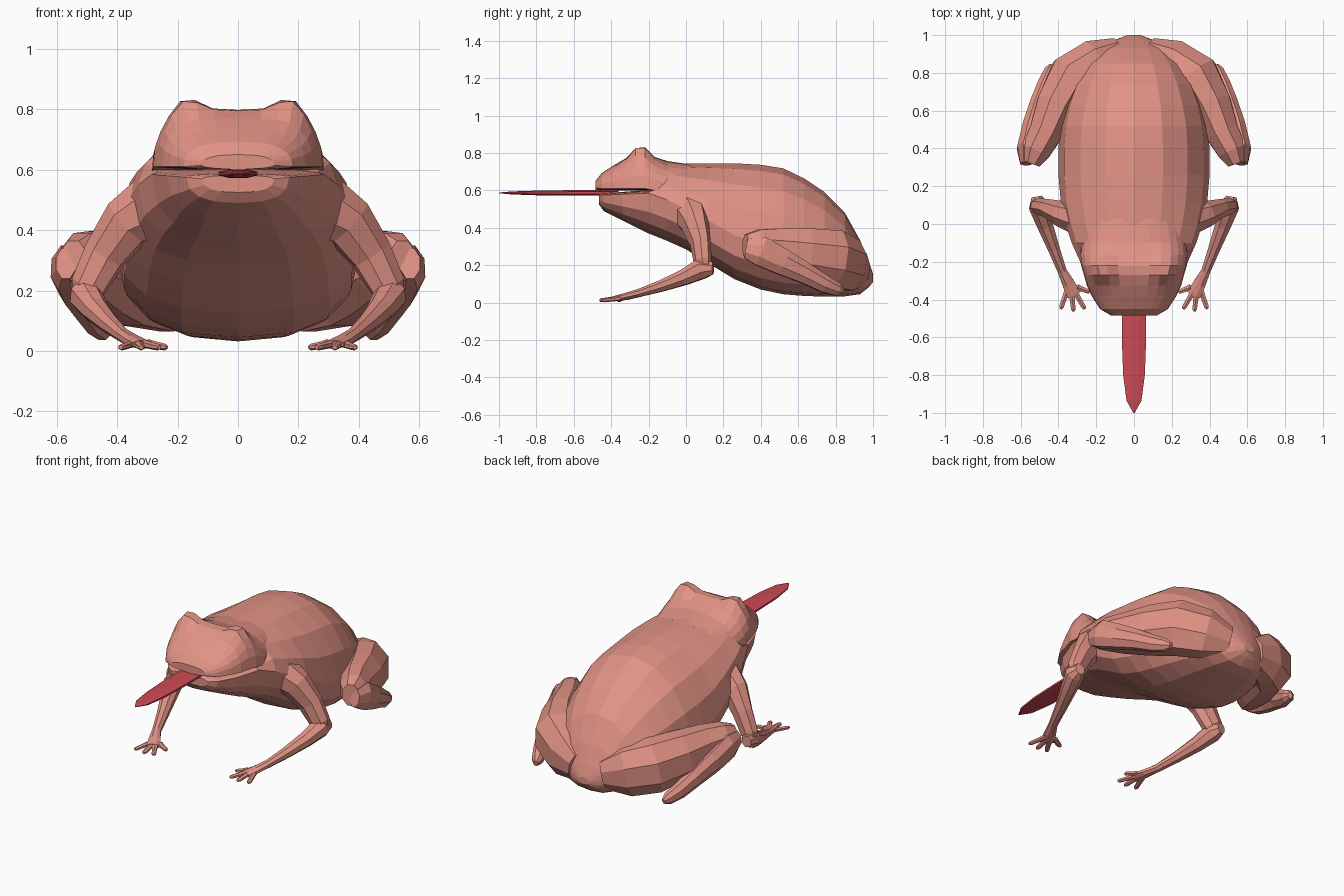
import bpy, bmesh, math
from mathutils import Vector

if "Cube" in bpy.data.objects:
    bpy.data.objects.remove(bpy.data.objects["Cube"])


def material(name, color):
    m = bpy.data.materials.new(name)
    m.diffuse_color = (*color, 1)
    m.use_nodes = True
    m.node_tree.nodes["Principled BSDF"].inputs["Base Color"].default_value = m.diffuse_color
    return m


SKIN = material("pink skin", (0.76, 0.29, 0.235))
RED = material("red tongue", (0.61, 0.068, 0.088))


def skin_rings(name, rings, mat, mirror=False):
    """Bridge a list of equal point rings into a closed flat-shaded mesh."""
    bm = bmesh.new()
    loops = [[bm.verts.new(p) for p in ring] for ring in rings]
    n = len(loops[0])
    for a, b in zip(loops, loops[1:]):
        for i in range(n):
            j = (i + 1) % n
            bm.faces.new((a[i], a[j], b[j], b[i]))
    bm.faces.new(loops[0])
    bm.faces.new(loops[-1])
    bmesh.ops.recalc_face_normals(bm, faces=bm.faces)
    me = bpy.data.meshes.new(name)
    bm.to_mesh(me)
    bm.free()
    me.materials.append(mat)
    ob = bpy.data.objects.new(name, me)
    bpy.context.collection.objects.link(ob)
    if mirror:
        ob.modifiers.new("mirror", 'MIRROR').use_mirror_merge = False
    return ob


def loft(name, rows, mat, n=16, up=1.0, low=1.0, bump=None, phase=0.0):
    """Rows along y: y, half width, height of widest point, top, bottom."""
    rings = []
    for y, w, zm, top, bot in rows:
        ring = []
        for i in range(n):
            t = 2 * math.pi * (i + phase) / n
            c, s = math.cos(t), math.sin(t)
            e = up if s > 0 else low
            h = top - zm if s > 0 else zm - bot
            x = w * math.copysign(abs(c) ** e, c)
            z = zm + h * math.copysign(abs(s) ** e, s)
            if bump and s > 0.1:
                z += bump(x, y)
            ring.append((x, y, z))
        rings.append(ring)
    return skin_rings(name, rings, mat)


def limb(name, pts, n=8):
    """Mirrored tube: each point is x, y, z, sideways radius, upright radius."""
    ps = [Vector(p[:3]) for p in pts]
    rings = []
    for k, p in enumerate(pts):
        d = (ps[min(k + 1, len(ps) - 1)] - ps[max(k - 1, 0)]).normalized()
        side = d.cross(Vector((0, 0, 1))).normalized()
        up = side.cross(d)
        rings.append([ps[k] + side * p[3] * math.cos(t) + up * p[4] * math.sin(t)
                      for t in (2 * math.pi * (i + 0.5) / n for i in range(n))])
    return skin_rings(name, rings, SKIN, True)


def eye_bump(x, y):
    """Rounded rise of the eye on each side of the head."""
    return 0.075 * math.exp(-((abs(x) - .18) / .048) ** 2 / 2 - ((y + .245) / .045) ** 2 / 2)


# Trunk with the lower jaw at its front
body = loft("body", [
    (-.465, .12, .57, .582, .525), (-.44, .17, .575, .587, .49),
    (-.34, .235, .58, .592, .44), (-.2, .285, .585, .603, .37),
    (-.1, .33, .55, .742, .33), (0, .362, .50, .744, .285),
    (.12, .388, .44, .745, .21), (.26, .40, .36, .745, .125),
    (.40, .40, .32, .737, .07), (.52, .39, .30, .718, .045),
    (.63, .365, .28, .665, .036), (.74, .325, .26, .592, .032),
    (.85, .265, .22, .48, .034), (.93, .185, .18, .335, .045),
    (.975, .10, .15, .225, .08), (1.0, .035, .13, .155, .11)], SKIN, low=.8)

parts = []
# Upper head above the mouth slit, with raised eyes
parts.append(loft("upper_head", [
    (-.485, .12, .615, .65, .602), (-.45, .18, .61, .693, .6),
    (-.38, .225, .61, .738, .6), (-.325, .25, .61, .77, .6),
    (-.27, .265, .61, .795, .6), (-.22, .28, .61, .798, .6),
    (-.165, .285, .60, .778, .59), (-.10, .28, .58, .757, .55),
    (.03, .25, .57, .738, .5)], SKIN, n=28, up=.8, bump=eye_bump))

# Front legs
parts.append(limb("upper_arm", [
    (.22, .01, .50, .08, .09), (.28, .025, .475, .095, .115),
    (.365, .047, .425, .075, .092), (.44, .077, .32, .053, .075),
    (.495, .09, .215, .047, .062), (.515, .097, .165, .03, .035)]))
parts.append(limb("forearm", [
    (.515, .145, .185, .03, .035), (.505, .09, .185, .055, .06),
    (.47, -.01, .135, .045, .045), (.425, -.13, .09, .034, .033),
    (.38, -.25, .052, .026, .023), (.345, -.32, .033, .036, .02),
    (.315, -.375, .022, .042, .015)]))

# Fingers
for i, (x, y) in enumerate([(.235, -.36), (.26, -.45), (.32, -.462), (.388, -.45)]):
    bx, by = .30 + i * .016, -.335 - (.02 if i in (1, 2) else 0)
    parts.append(limb("finger_%d" % (i + 1), [
        (bx, by, .026, .019, .014),
        ((bx + x) / 2, (by + y) / 2, .018, .015, .012),
        (x * .9 + bx * .1, y * .9 + by * .1, .013, .014, .011),
        (x, y, .012, .008, .007)], n=6))

# Hind legs
parts.append(limb("thigh", [
    (.09, .935, .17, .055, .09), (.21, .875, .20, .11, .15),
    (.33, .785, .235, .13, .165), (.41, .63, .26, .115, .15),
    (.47, .48, .285, .095, .122), (.52, .385, .30, .082, .098),
    (.545, .32, .30, .052, .07)]))
parts.append(limb("shank", [
    (.57, .32, .29, .035, .055), (.57, .40, .275, .053, .085),
    (.545, .52, .215, .05, .075), (.51, .64, .155, .045, .06),
    (.475, .74, .10, .04, .05), (.445, .81, .07, .034, .038),
    (.435, .84, .06, .015, .018)]))

# Fuse all skin parts into one closed surface
for p in parts:
    mod = body.modifiers.new(p.name, 'BOOLEAN')
    mod.operation = 'UNION'
    mod.solver = 'EXACT'
    mod.object = p
bpy.context.view_layer.update()
dg = bpy.context.evaluated_depsgraph_get()
fused = bpy.data.meshes.new_from_object(body.evaluated_get(dg))
body.modifiers.clear()
body.data = fused
for p in parts:
    bpy.data.objects.remove(p)

# Long flat tongue
loft("tongue", [
    (-1.0, .004, .587, .589, .585), (-.935, .043, .587, .595, .578),
    (-.8, .062, .587, .600, .573), (-.6, .07, .587, .603, .571),
    (-.36, .07, .587, .603, .571)], RED, n=8, phase=.5)
